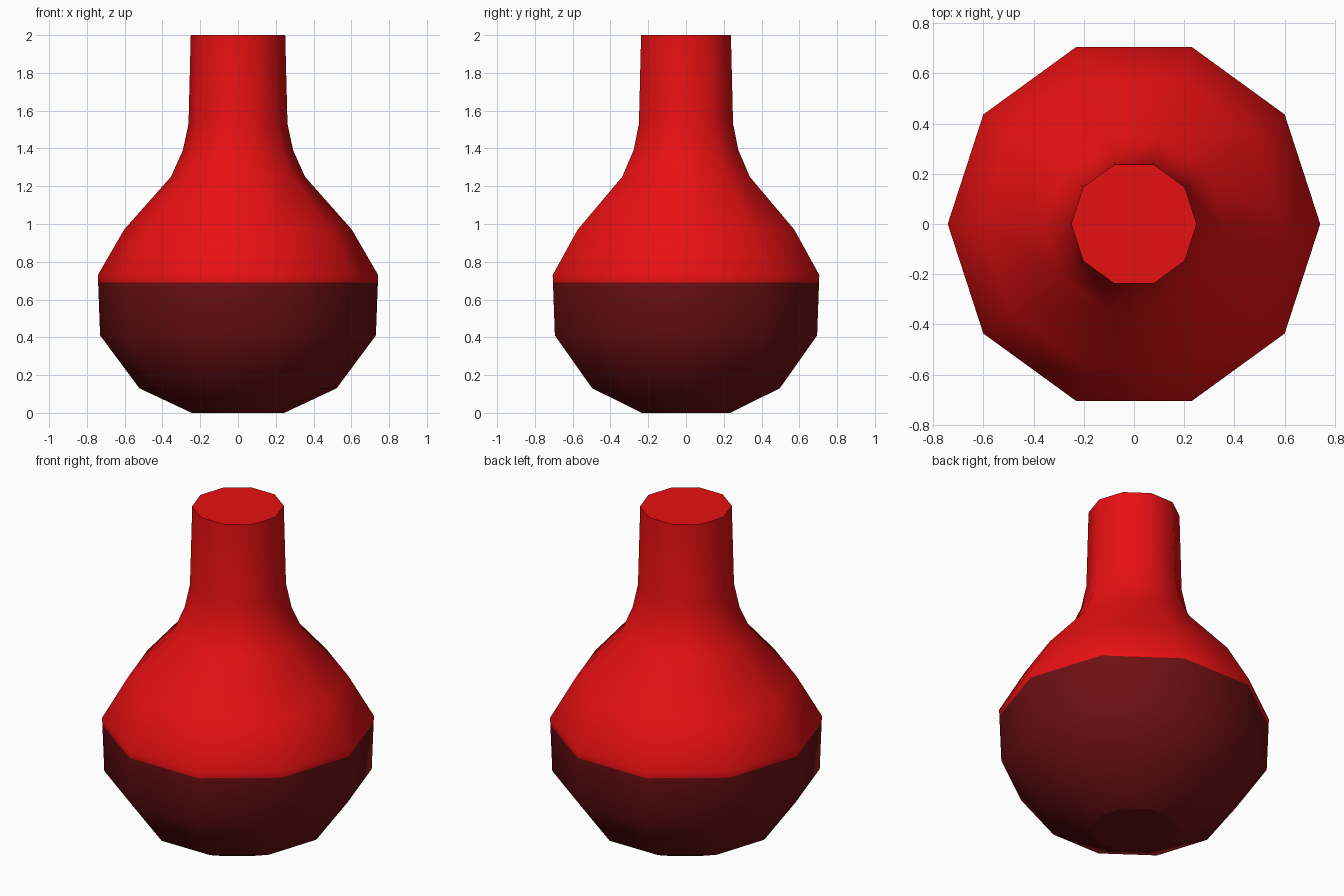
import bpy, bmesh, math

if "Cube" in bpy.data.objects:
    bpy.data.objects.remove(bpy.data.objects["Cube"])

SIDES = 10


def material(name, rgb):
    m = bpy.data.materials.new(name)
    m.diffuse_color = (*rgb, 1)
    m.use_nodes = True
    m.node_tree.nodes["Principled BSDF"].inputs["Base Color"].default_value = m.diffuse_color
    return m


bright = material("bright red", (0.8, 0.005, 0.006))
dark = material("dark red", (0.15, 0.005, 0.006))

# Flask outline as (radius, height), from base to mouth
profile = [(0.245, 0), (0.522, 0.13), (0.73, 0.41), (0.742, 0.73),
           (0.603, 0.97), (0.355, 1.25), (0.292, 1.39), (0.262, 1.53), (0.25, 2.0)]
FILL = 0.69  # height where the colour changes

bm = bmesh.new()
rings = [[bm.verts.new((r * math.cos(i * math.tau / SIDES),
                        r * math.sin(i * math.tau / SIDES), z))
          for i in range(SIDES)] for r, z in profile]

# Smooth wall, with flat base and mouth caps
for low, high in zip(rings, rings[1:]):
    for i in range(SIDES):
        j = (i + 1) % SIDES
        bm.faces.new((low[i], low[j], high[j], high[i])).smooth = True
caps = [bm.faces.new(rings[0][::-1]), bm.faces.new(rings[-1])]
for cap in caps:
    for e in cap.edges:
        e.smooth = False

# Cut the wall at the colour line, then colour by height
bmesh.ops.bisect_plane(bm, geom=bm.verts[:] + bm.edges[:] + bm.faces[:],
                       plane_co=(0, 0, FILL), plane_no=(0, 0, 1))
for f in bm.faces:
    f.material_index = 1 if f.calc_center_median().z < FILL else 0

mesh = bpy.data.meshes.new("flask")
bm.to_mesh(mesh)
bm.free()
mesh.materials.append(bright)
mesh.materials.append(dark)
flask = bpy.data.objects.new("flask", mesh)
bpy.context.collection.objects.link(flask)
